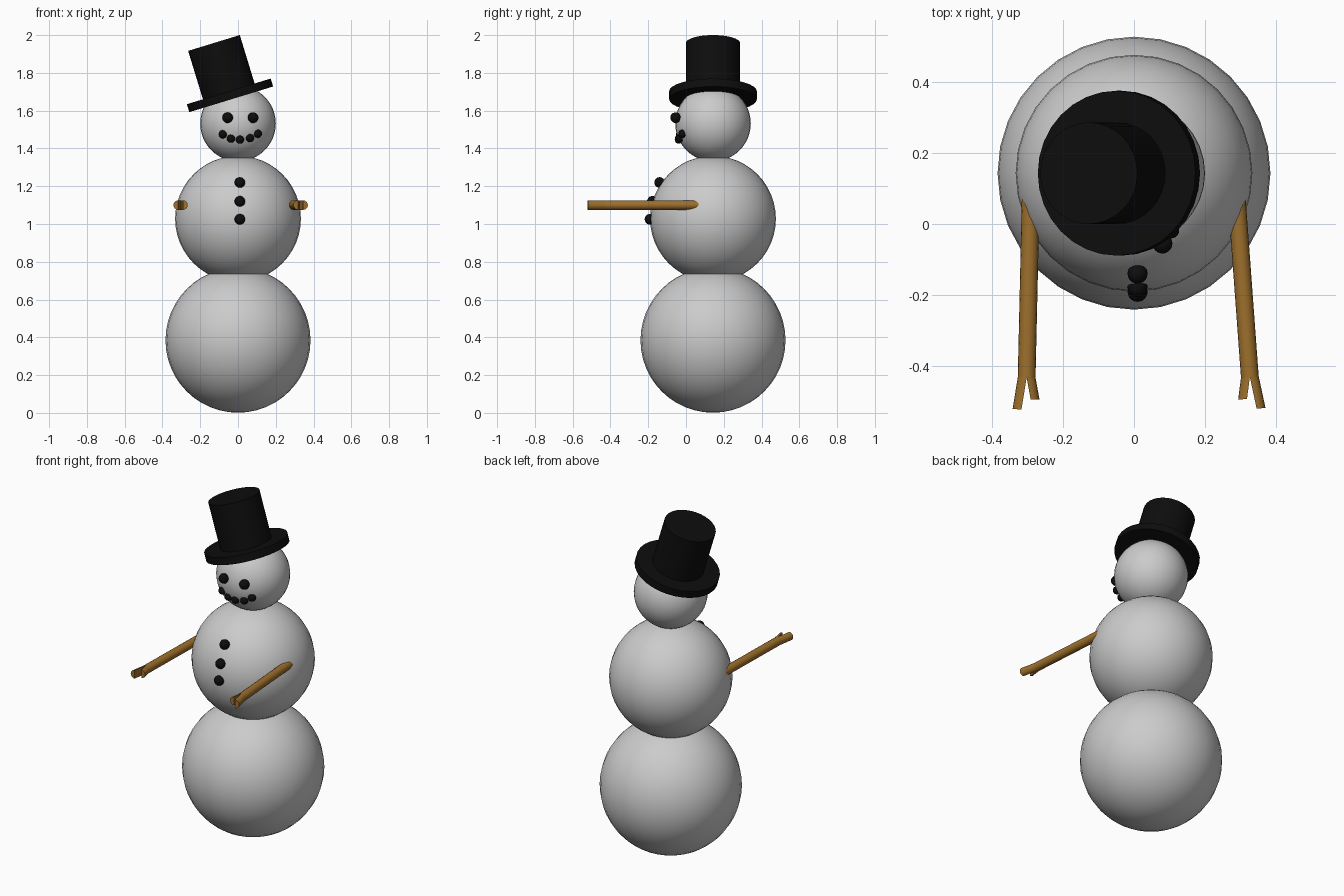
import bpy, bmesh
from math import sin, cos, pi, radians, sqrt
from mathutils import Matrix, Vector

if "Cube" in bpy.data.objects:
    bpy.data.objects.remove(bpy.data.objects["Cube"])

CY = 0.143  # depth of the body axis


def material(name, rgb):
    m = bpy.data.materials.new(name)
    m.diffuse_color = (*rgb, 1)
    m.use_nodes = True
    m.node_tree.nodes["Principled BSDF"].inputs["Base Color"].default_value = m.diffuse_color
    return m


coal = material("coal", (0.004, 0.004, 0.004))
wood = material("wood", (0.34, 0.16, 0.025))


def finish(name, bm, mat=None, angle=40):
    bmesh.ops.recalc_face_normals(bm, faces=bm.faces)
    mesh = bpy.data.meshes.new(name)
    bm.to_mesh(mesh)
    bm.free()
    ob = bpy.data.objects.new(name, mesh)
    bpy.context.collection.objects.link(ob)
    if mat:
        mesh.materials.append(mat)
    bpy.ops.object.select_all(action='DESELECT')
    ob.select_set(True)
    bpy.context.view_layer.objects.active = ob
    bpy.ops.object.shade_smooth_by_angle(angle=radians(angle))
    return ob


def ball(name, loc, r, mat=None, seg=32, rings=16):
    bm = bmesh.new()
    bmesh.ops.create_uvsphere(bm, u_segments=seg, v_segments=rings, radius=r,
                              matrix=Matrix.Translation(loc))
    return finish(name, bm, mat)


def loft(bm, rings):
    """Skin a list of equal-length closed rings and cap both ends."""
    loops = [[bm.verts.new(p) for p in ring] for ring in rings]
    n = len(loops[0])
    for a, b in zip(loops, loops[1:]):
        for i in range(n):
            bm.faces.new((a[i], a[(i + 1) % n], b[(i + 1) % n], b[i]))
    bm.faces.new(loops[0])
    bm.faces.new(loops[-1])


# Snowballs
HEAD, HEAD_R = 1.532, 0.2
ball("bottom_snowball", (0, CY, 0.385), 0.384, rings=24)
ball("middle_snowball", (0, CY, 1.028), 0.333, rings=24)
ball("head_snowball", (0, CY, HEAD), HEAD_R, rings=24)

# Coal eyes, mouth and buttons
for x in (-0.055, 0.08):
    ball("eye", (x, -0.055, 1.563), 0.028, coal, 24, 12)
for x, z in ((-0.08, 1.475), (-0.037, 1.452), (0.01, 1.447), (0.063, 1.455), (0.105, 1.478)):
    y = CY - sqrt(HEAD_R ** 2 - x ** 2 - (z - HEAD) ** 2)
    ball("mouth_coal", (x, y, z), 0.022, coal, 24, 12)
for y, z in ((-0.14, 1.22), (-0.178, 1.12), (-0.191, 1.025)):
    ball("button", (0.01, y, z), 0.028, coal, 24, 12)

# Tilted top hat: brim and crown in one lofted shape
bm = bmesh.new()
profile = ((0.232, 0), (0.232, 0.044), (0.143, 0.044), (0.143, 0.312))
loft(bm, [[(r * cos(2 * pi * i / 32), r * sin(2 * pi * i / 32), z) for i in range(32)]
          for r, z in profile])
bm.transform(Matrix.Translation((-0.036, CY, 1.66)) @ Matrix.Rotation(radians(-17), 4, 'Y'))
finish("top_hat", bm, coal)


# Stick arms: round shaft that splits into two half-round prongs
def arm(name, side, base, lean):
    R, L, N = 0.025, 0.532, 16
    bm = bmesh.new()

    def ring(y, start, count, dx=0.0):
        return [(R * cos(start + 2 * pi * i / N) + dx, y, R * sin(start + 2 * pi * i / N))
                for i in range(count)]

    loft(bm, [ring(0, 0, N), ring(-L, 0, N)])
    for sign, start, length in ((1, -pi / 2, 0.09), (-1, pi / 2, 0.061)):
        loft(bm, [ring(-L, start, N // 2 + 1),
                  ring(-L - length, start, N // 2 + 1, sign * 0.0125)])
    # outer prong is on +x; lean outwards, then flip for the other side
    bm.transform(Matrix.Translation((base, 0.1, 1.1)) @ Matrix.Rotation(radians(lean), 4, 'Z'))
    bm.transform(Matrix.Scale(side, 4, Vector((1, 0, 0))))
    finish(name, bm, wood)


arm("left_arm", -1, 0.29, 1.3)
arm("right_arm", 1, 0.287, 4.2)
